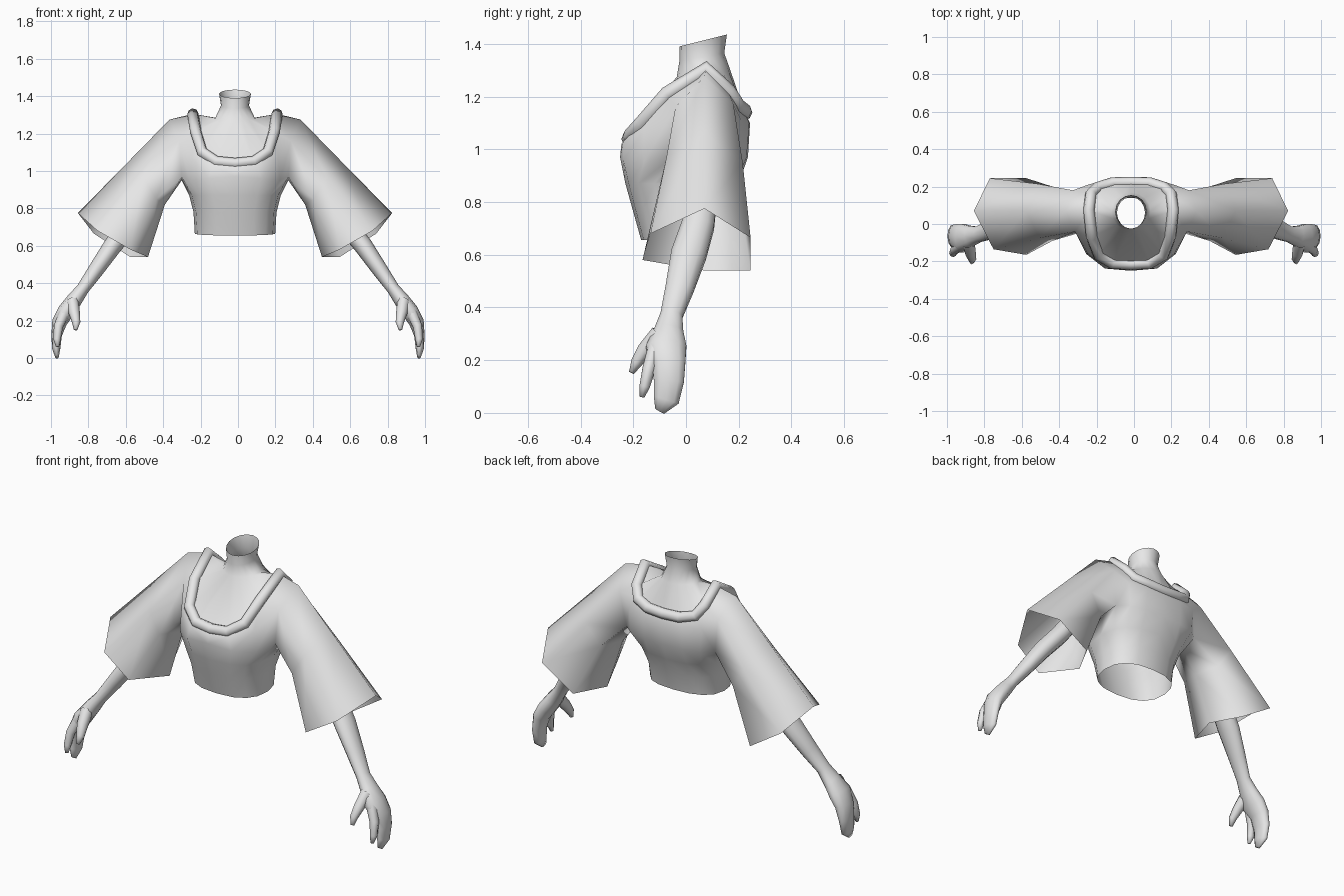
import bpy, bmesh, math
from mathutils import Vector

cube = bpy.data.objects.get("Cube")
if cube:
    bpy.data.objects.remove(cube, do_unlink=True)

grey = bpy.data.materials.new("plain_grey")
grey.use_nodes = True
grey.diffuse_color = (0.8, 0.8, 0.8, 1)
grey.node_tree.nodes["Principled BSDF"].inputs["Base Color"].default_value = (0.8, 0.8, 0.8, 1)

CLOTH_X = -0.016


def finish(name, bm, offset=0.0):
    """Turn a half-body bmesh into a smooth, mirrored object."""
    bmesh.ops.recalc_face_normals(bm, faces=bm.faces)
    mesh = bpy.data.meshes.new(name)
    bm.to_mesh(mesh)
    bm.free()
    mesh.materials.append(grey)
    mesh.shade_smooth()
    obj = bpy.data.objects.new(name, mesh)
    obj.location.x = offset
    bpy.context.collection.objects.link(obj)
    mirror = obj.modifiers.new("Mirror", "MIRROR")
    mirror.use_clip = True
    return obj


def ring(bm, points):
    return [bm.verts.new(p) for p in points]


def bridge(bm, a, b, closed=False, skip=()):
    count = len(a)
    for i in range(count if closed else count - 1):
        if i not in skip:
            j = (i + 1) % count
            bm.faces.new((a[i], a[j], b[j], b[i]))


def half_oval(width, front, back, z, rise=0.0, power=1.0, columns=9):
    """Half outline from front centre, round the left side, to back centre."""
    points = []
    for i in range(columns):
        angle = math.pi * i / (columns - 1)
        s, c = math.sin(angle), math.cos(angle)
        x = width * abs(s) ** power if 0 < i < columns - 1 else 0
        y = (front + back) / 2 + (front - back) / 2 * math.copysign(abs(c) ** power, c)
        points.append((x, y, z + rise * (1 - c) / 2))
    return points


def limb(bm, path, sides=10):
    """Tapered tube; each path entry is x, y, z, thickness, breadth."""
    centres = [Vector(p[:3]) for p in path]
    rings = []
    for i, p in enumerate(path):
        along = (centres[min(i + 1, len(path) - 1)] - centres[max(i - 1, 0)]).normalized()
        broad = Vector((0, 1, 0))
        broad = (broad - along * broad.dot(along)).normalized()
        thin = along.cross(broad)
        rings.append(ring(bm, [
            centres[i] + thin * p[3] * math.cos(t) + broad * p[4] * math.sin(t)
            for t in (math.tau * k / sides for k in range(sides))]))
    for a, b in zip(rings, rings[1:]):
        bridge(bm, a, b, closed=True)
    bm.faces.new(rings[-1])


# Shared outlines, front centre to back centre
neckline = [(0, -.215, 1.04), (.1, -.21, 1.05), (.175, -.165, 1.1),
            (.21, -.07, 1.21), (.225, .075, 1.305), (.215, .16, 1.22),
            (.18, .195, 1.165), (.1, .22, 1.145), (0, .222, 1.14)]
shoulder = [(0, -.245, 1.02), (.12, -.238, 1.03), (.23, -.16, 1.07),
            (.3, -.04, 1.16), (.35, .07, 1.275), (.31, .18, 1.17),
            (.23, .21, 1.11), (.12, .24, 1.1), (0, .243, 1.1)]
chest = [(0, -.25, .97), (.14, -.238, .96), (.24, -.16, .95),
         (.285, -.05, .97), (.285, .06, .95), (.28, .16, .97),
         (.22, .21, .97), (.12, .23, .97), (0, .235, .97)]

# Blouse body with flared sleeves, open at hem, cuffs and neck
bm = bmesh.new()
hem = ring(bm, half_oval(.215, -.17, .14, .655, .02, .8))
waist = ring(bm, half_oval(.222, -.205, .165, .78, 0, .8))
underbust = ring(bm, half_oval(.245, -.23, .2, .87, 0, .75))
bust = ring(bm, chest)
top = ring(bm, shoulder)
edge = ring(bm, neckline)
bridge(bm, hem, waist)
bridge(bm, waist, underbust)
bridge(bm, underbust, bust)
bridge(bm, bust, top, skip=(3, 4))
bridge(bm, top, edge)
armhole = [top[4], top[3], bust[3], bust[4], bust[5], top[5]]
sleeve = ring(bm, [(.56, .07, 1.06), (.49, -.075, .965), (.42, -.09, .85),
                   (.375, .06, .82), (.42, .2, .83), (.5, .215, .95)])
cuff = ring(bm, [(.84, .07, .775), (.735, -.135, .68), (.56, -.165, .58),
                 (.465, .07, .54), (.56, .245, .54), (.755, .245, .665)])
bridge(bm, armhole, sleeve, closed=True)
bridge(bm, sleeve, cuff, closed=True)
finish("blouse", bm, CLOTH_X)

# Neck and upper chest, open at the top
bm = bmesh.new()
rows = [half_oval(.085, -.025, .155, 1.39, .045),
        half_oval(.075, -.025, .145, 1.335, .03),
        half_oval(.105, -.035, .17, 1.275, .02),
        neckline]
rows = [ring(bm, r) for r in rows]
for a, b in zip(rows, rows[1:]):
    bridge(bm, a, b)
finish("neck_and_chest", bm, CLOTH_X)

# Rolled neckline band
curve = bpy.data.curves.new("neckline_band", "CURVE")
curve.dimensions = "3D"
curve.bevel_depth = .03
curve.bevel_resolution = 2
loop = neckline + [(-x, y, z) for x, y, z in neckline[-2:0:-1]]
spline = curve.splines.new("POLY")
spline.points.add(len(loop) - 1)
for point, co in zip(spline.points, loop):
    point.co = (*co, 1)
spline.use_cyclic_u = True
spline.use_smooth = True
curve.materials.append(grey)
band = bpy.data.objects.new("neckline_band", curve)
band.location.x = CLOTH_X
bpy.context.collection.objects.link(band)

# Forearms running into mitten-like hands
bm = bmesh.new()
limb(bm, [(.4, .075, .96, .05, .06), (.58, .045, .71, .052, .065),
          (.67, .01, .6, .05, .07), (.76, -.025, .47, .042, .056),
          (.83, -.055, .37, .034, .044), (.875, -.065, .31, .042, .058),
          (.92, -.075, .25, .045, .08), (.955, -.065, .19, .04, .066),
          (.97, -.065, .12, .028, .06), (.972, -.075, .05, .022, .052),
          (.968, -.1, .006, .01, .02)])
finish("arms", bm)

# Separate forefinger and thumb
bm = bmesh.new()
limb(bm, [(.925, -.115, .25, .03, .03), (.96, -.14, .17, .025, .025),
          (.968, -.157, .1, .02, .02), (.965, -.167, .06, .009, .009)], 8)
finish("forefingers", bm)

bm = bmesh.new()
limb(bm, [(.885, -.1, .3, .034, .036), (.875, -.155, .24, .03, .03),
          (.865, -.188, .19, .022, .022), (.868, -.207, .152, .01, .01)], 8)
finish("thumbs", bm)
